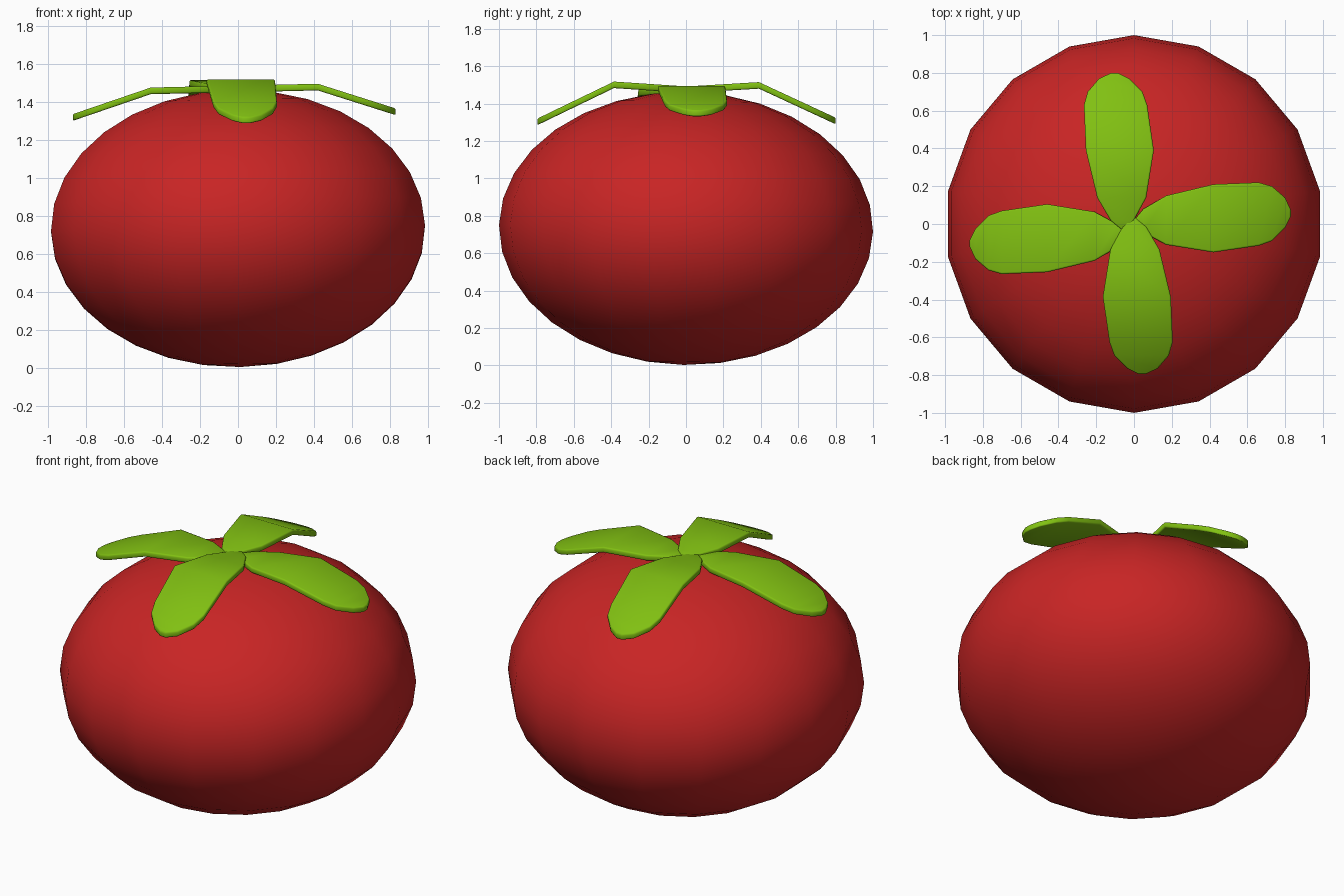
import bpy, bmesh, math
from mathutils import Matrix, Vector

if "Cube" in bpy.data.objects:
    bpy.data.objects.remove(bpy.data.objects["Cube"])


def material(name, rgb):
    m = bpy.data.materials.new(name)
    m.diffuse_color = (*rgb, 1)
    m.use_nodes = True
    m.node_tree.nodes["Principled BSDF"].inputs["Base Color"].default_value = m.diffuse_color
    return m


red = material("tomato red", (0.58, 0.018, 0.018))
green = material("leaf green", (0.22, 0.53, 0.006))


def finish(bm, name, mat):
    bmesh.ops.recalc_face_normals(bm, faces=bm.faces[:])
    me = bpy.data.meshes.new(name)
    bm.to_mesh(me)
    bm.free()
    me.materials.append(mat)
    for p in me.polygons:
        p.use_smooth = True
    ob = bpy.data.objects.new(name, me)
    bpy.context.collection.objects.link(ob)
    return ob


# Fruit: squashed, very slightly tilted sphere
bm = bmesh.new()
bmesh.ops.create_uvsphere(bm, u_segments=18, v_segments=16, radius=1)
bm.transform(Matrix.Translation((0, 0, 0.733))
             @ Matrix.Rotation(-0.018, 4, 'X') @ Matrix.Rotation(-0.016, 4, 'Y')
             @ Matrix.Diagonal((1, 1, 0.73, 1)))
finish(bm, "fruit", red)

# Leaf outline along +x: distance, right edge, left edge
OUTLINE = [(0.0, -0.01, 0.02), (0.05, -0.045, 0.08), (0.17, -0.11, 0.15),
           (0.42, -0.15, 0.21), (0.66, -0.115, 0.22), (0.73, -0.09, 0.20),
           (0.80, -0.02, 0.14), (0.83, 0.04, 0.075)]
THICK = 0.035


def leaf(name, angle, dx, dy, z_base, z_bend, z_tip):
    bm = bmesh.new()
    rot = Matrix.Rotation(math.radians(angle), 3, 'Z')
    rings = []
    for x, lo, hi in OUTLINE:
        if x < 0.42:
            z = z_base + (z_bend - z_base) * x / 0.42
        else:
            z = z_bend + (z_tip - z_bend) * (x - 0.42) / 0.41
        pts = [(lo, z), (hi, z), (hi, z - THICK), (lo, z - THICK)]
        rings.append([bm.verts.new(rot @ Vector((x + dx, y + dy, h))) for y, h in pts])
    for a, b in zip(rings, rings[1:]):
        for i in range(4):
            j = (i + 1) % 4
            bm.faces.new((a[i], a[j], b[j], b[i]))
    bm.faces.new(rings[0])
    bm.faces.new(rings[-1])
    ob = finish(bm, name, green)
    # softened rim
    bev = ob.modifiers.new("rim", 'BEVEL')
    bev.width = 0.008
    bev.segments = 2
    bev.limit_method = 'ANGLE'
    bev.angle_limit = math.radians(50)
    return ob


# Four leaves around the top
leaf("leaf_right", 0, 0.0, 0.0, 1.485, 1.495, 1.365)
leaf("leaf_back", 90, -0.03, 0.045, 1.49, 1.515, 1.325)
leaf("leaf_left", 180, 0.04, 0.045, 1.485, 1.475, 1.335)
leaf("leaf_front", 270, -0.035, -0.015, 1.49, 1.518, 1.32)
